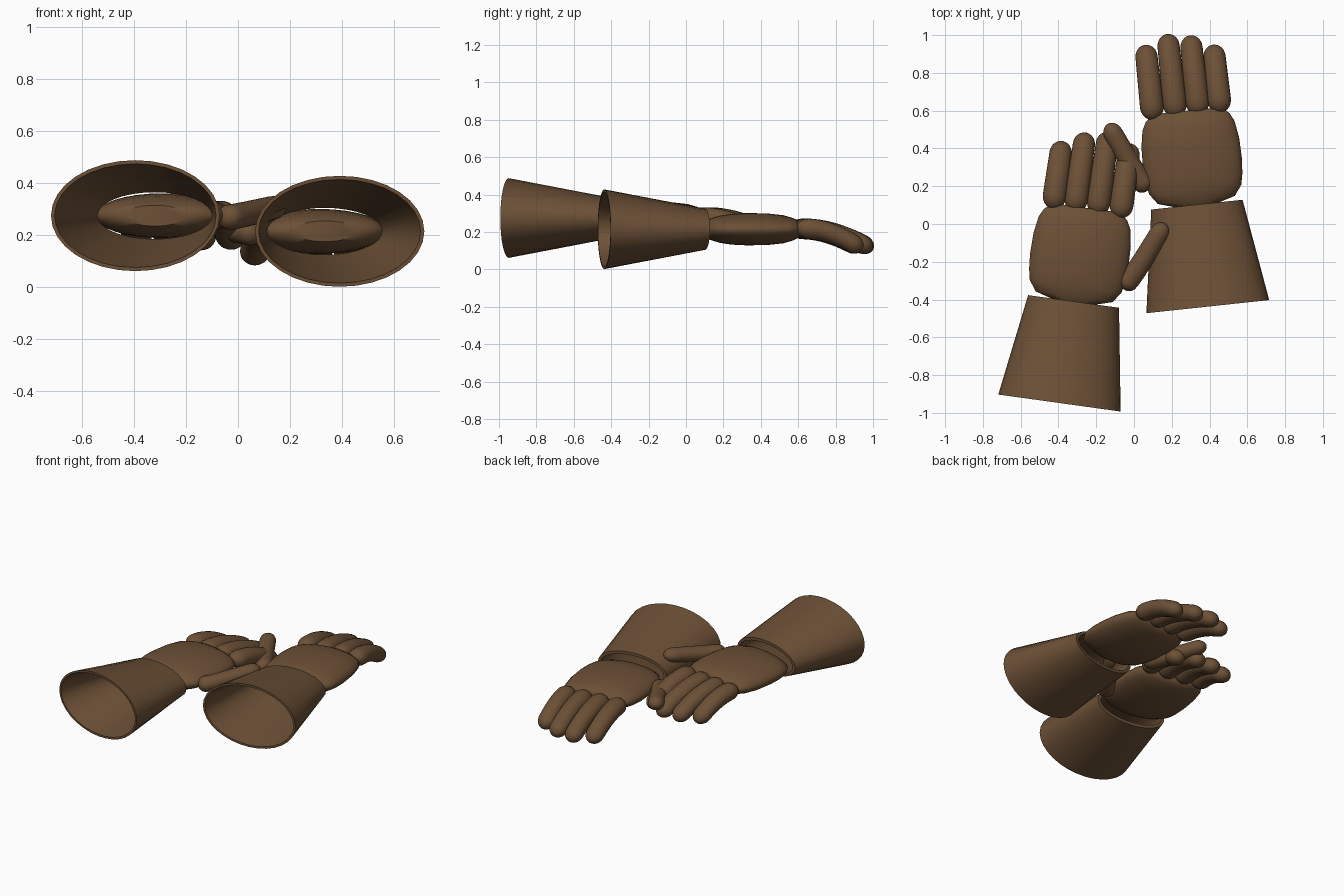
import bpy, bmesh, math
from mathutils import Vector, Matrix

cube = bpy.data.objects.get("Cube")
if cube:
    bpy.data.objects.remove(cube, do_unlink=True)

leather = bpy.data.materials.new("brown_leather")
leather.use_nodes = True
brown = (0.15, 0.08, 0.037, 1)
leather.diffuse_color = brown
bsdf = leather.node_tree.nodes["Principled BSDF"]
bsdf.inputs["Base Color"].default_value = brown
bsdf.inputs["Roughness"].default_value = 0.8


def loft(name, rings, place, segs=24, closed=False):
    """Skin elliptical rings (centre, side radius, up radius, direction)."""
    bm = bmesh.new()
    loops = []
    for centre, rx, rz, direction in rings:
        side = direction.cross(Vector((0, 0, 1))).normalized()
        up = side.cross(direction).normalized()
        angles = [math.tau * i / segs for i in range(segs)]
        loops.append([bm.verts.new(centre + side * rx * math.cos(a) + up * rz * math.sin(a))
                      for a in angles])
    pairs = list(zip(loops, loops[1:]))
    if closed:
        pairs.append((loops[-1], loops[0]))
    else:
        bm.faces.new(loops[0])
        bm.faces.new(loops[-1])
    for a, b in pairs:
        for i in range(segs):
            j = (i + 1) % segs
            bm.faces.new((a[i], a[j], b[j], b[i]))
    bm.transform(place)
    bmesh.ops.recalc_face_normals(bm, faces=bm.faces)
    mesh = bpy.data.meshes.new(name)
    bm.to_mesh(mesh)
    bm.free()
    mesh.materials.append(leather)
    obj = bpy.data.objects.new(name, mesh)
    bpy.context.collection.objects.link(obj)
    bpy.ops.object.select_all(action='DESELECT')
    obj.select_set(True)
    bpy.context.view_layer.objects.active = obj
    bpy.ops.object.shade_smooth_by_angle(angle=math.radians(40))


def digit(name, path, width, height, place, steps=20):
    """Round-ended tube along a cubic Bezier."""
    p = [Vector(q) for q in path]
    length = (p[3] - p[0]).length
    rings = []
    for i in range(steps + 1):
        # Steps crowd towards both ends so that the caps are round
        t = 0.5 - 0.5 * math.cos(math.pi * (0.02 + 0.96 * i / steps))
        s = 1 - t
        centre = s**3 * p[0] + 3*s*s*t * p[1] + 3*s*t*t * p[2] + t**3 * p[3]
        tangent = s*s * (p[1] - p[0]) + 2*s*t * (p[2] - p[1]) + t*t * (p[3] - p[2])
        edge = min(1, min(t, s) * length / width)
        r = math.sqrt(1 - (1 - edge)**2) * (1 - 0.1 * t)
        rings.append((centre, width * r, height * r, tangent.normalized()))
    loft(name, rings, place)


FORWARD = Vector((0, 1, 0))
CUFF = [(-0.543, 0.327, 0.213), (0, 0.243, 0.11), (0, 0.222, 0.09), (-0.543, 0.313, 0.199)]
PALM = [(0, 0.12, 0.04), (0.025, 0.205, 0.056), (0.08, 0.245, 0.073), (0.14, 0.257, 0.082),
        (0.22, 0.263, 0.086), (0.33, 0.26, 0.085), (0.42, 0.245, 0.075),
        (0.465, 0.222, 0.062), (0.49, 0.19, 0.05), (0.5, 0.14, 0.036)]
FINGERS = {"index": (-0.182, 0.865), "middle": (-0.06, 0.91),
           "ring": (0.06, 0.89), "little": (0.176, 0.827)}


def glove(side, place):
    # Flared cuff with wall thickness
    loft(side + "_cuff", [(FORWARD * y, rx, rz, FORWARD) for y, rx, rz in CUFF],
         place, segs=32, closed=True)
    # Flattened hand body
    loft(side + "_palm", [(FORWARD * y, rx, rz, FORWARD) for y, rx, rz in PALM],
         place, segs=32)
    # Four fingers drooping at the tips
    for finger, (x, tip) in FINGERS.items():
        reach = tip - 0.47
        path = [(x, 0.47, 0.0), (x, 0.47 + reach * 0.4, 0.015),
                (x, 0.47 + reach * 0.7, -0.04), (x, tip, -0.108)]
        digit(f"{side}_{finger}_finger", path, 0.064, 0.056, place)
    # Thumb angled outward and slightly raised
    digit(side + "_thumb", [(-0.245, 0.105, -0.01), (-0.315, 0.2, 0.0),
                            (-0.36, 0.34, 0.02), (-0.425, 0.475, 0.037)],
          0.056, 0.05, place)


glove("left", Matrix.Translation((0.333, 0.1025, 0.215)) @ Matrix.Rotation(math.radians(6.1), 4, 'Z'))
glove("right", Matrix.Translation((-0.32, -0.41, 0.275)) @ Matrix.Rotation(math.radians(-7.9), 4, 'Z')
      @ Matrix.Scale(-1, 4, (1, 0, 0)))
